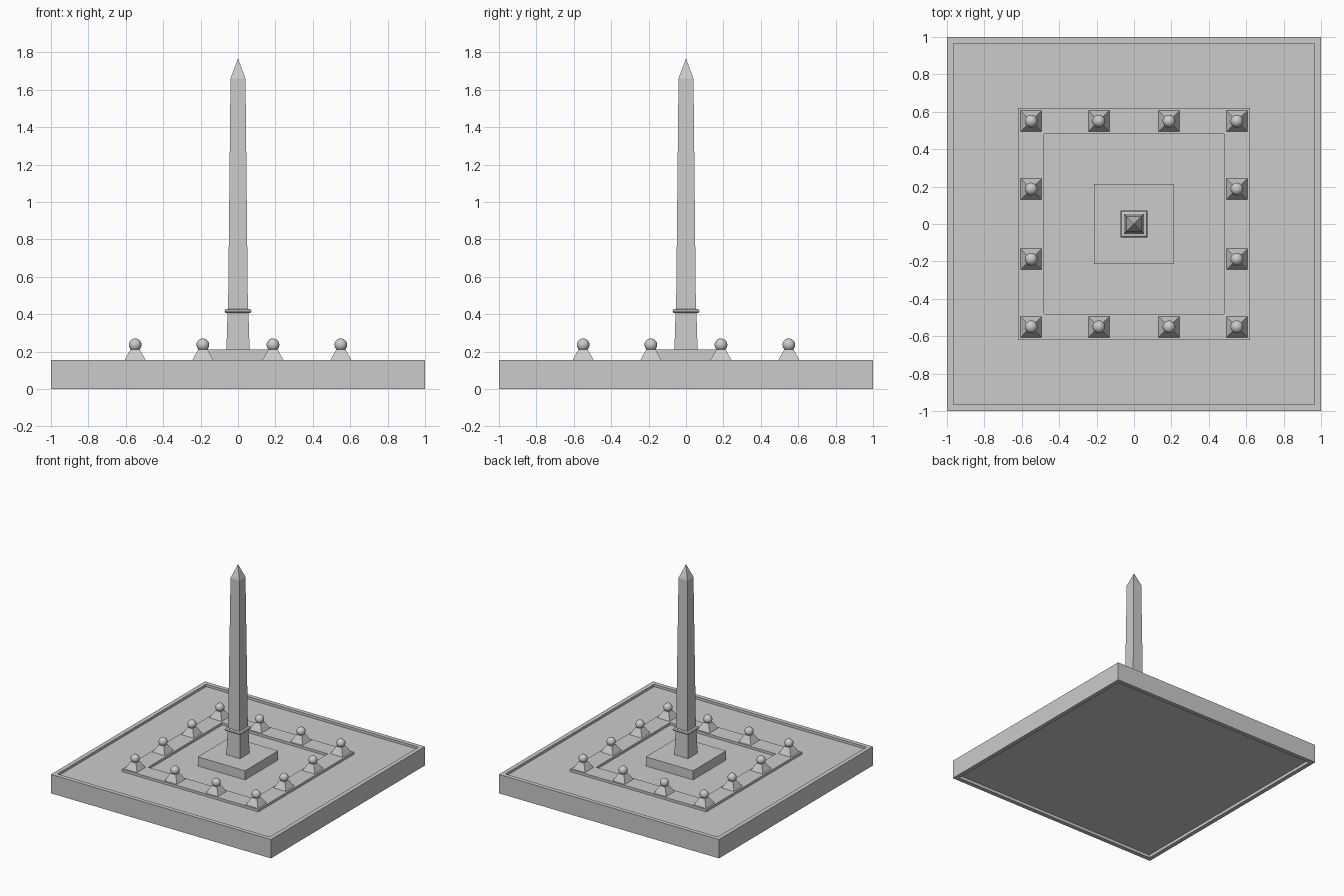
import bpy, bmesh

if "Cube" in bpy.data.objects:
    bpy.data.objects.remove(bpy.data.objects["Cube"])


def stack(name, profile, loc=(0, 0, 0), closed=False):
    """Square-section solid through (half width, z) levels; closed=True makes a ring."""
    bm = bmesh.new()
    levels = []
    for h, z in profile:
        if h == 0:
            levels.append([bm.verts.new((0, 0, z))] * 4)
        else:
            levels.append([bm.verts.new((sx * h, sy * h, z))
                           for sx, sy in ((-1, -1), (1, -1), (1, 1), (-1, 1))])
    pairs = list(zip(levels, levels[1:]))
    if closed:
        pairs.append((levels[-1], levels[0]))
    for a, b in pairs:
        for i in range(4):
            j = (i + 1) % 4
            quad = list(dict.fromkeys((a[i], a[j], b[j], b[i])))
            bm.faces.new(quad)
    if not closed:
        for lv in (levels[0], levels[-1]):
            if lv[0] is not lv[1]:
                bm.faces.new(lv)
    bmesh.ops.recalc_face_normals(bm, faces=bm.faces[:])
    me = bpy.data.meshes.new(name)
    bm.to_mesh(me)
    bm.free()
    ob = bpy.data.objects.new(name, me)
    ob.location = loc
    bpy.context.collection.objects.link(ob)
    return ob


# Plaza slab: rim with a sunken floor above and a recess below
FLOOR = 0.135
stack("plaza_slab", [(0.965, 0.025), (0.965, 0), (1, 0), (1, 0.155),
                     (0.965, 0.155), (0.965, FLOOR)])

# Raised square kerb carrying the bollards
stack("bollard_kerb", [(0.48, FLOOR), (0.62, FLOOR), (0.62, 0.155), (0.48, 0.155)],
      closed=True)

# Monument: plinth, tapered base block, collar, shaft with pointed tip
stack("plinth", [(0.215, FLOOR), (0.215, 0.21)])
stack("obelisk_base", [(0.062, 0.21), (0.056, 0.408)])
stack("collar", [(0.056, 0.405), (0.068, 0.408), (0.073, 0.417),
                 (0.068, 0.425), (0.053, 0.428)])
stack("obelisk_shaft", [(0.053, 0.425), (0.04, 1.66), (0, 1.767)])

# Twelve bollards: tapered foot with a ball on top
steps = (-0.55, -0.188, 0.187, 0.55)
for x in steps:
    for y in steps:
        if max(abs(x), abs(y)) < 0.5:
            continue
        stack("bollard_foot", [(0.056, 0.155), (0.024, 0.212)], (x, y, 0))
        bpy.ops.mesh.primitive_uv_sphere_add(segments=24, ring_count=14, radius=0.034,
                                             location=(x, y, 0.236))
        bpy.context.object.name = "bollard_ball"
        bpy.ops.object.shade_smooth()
